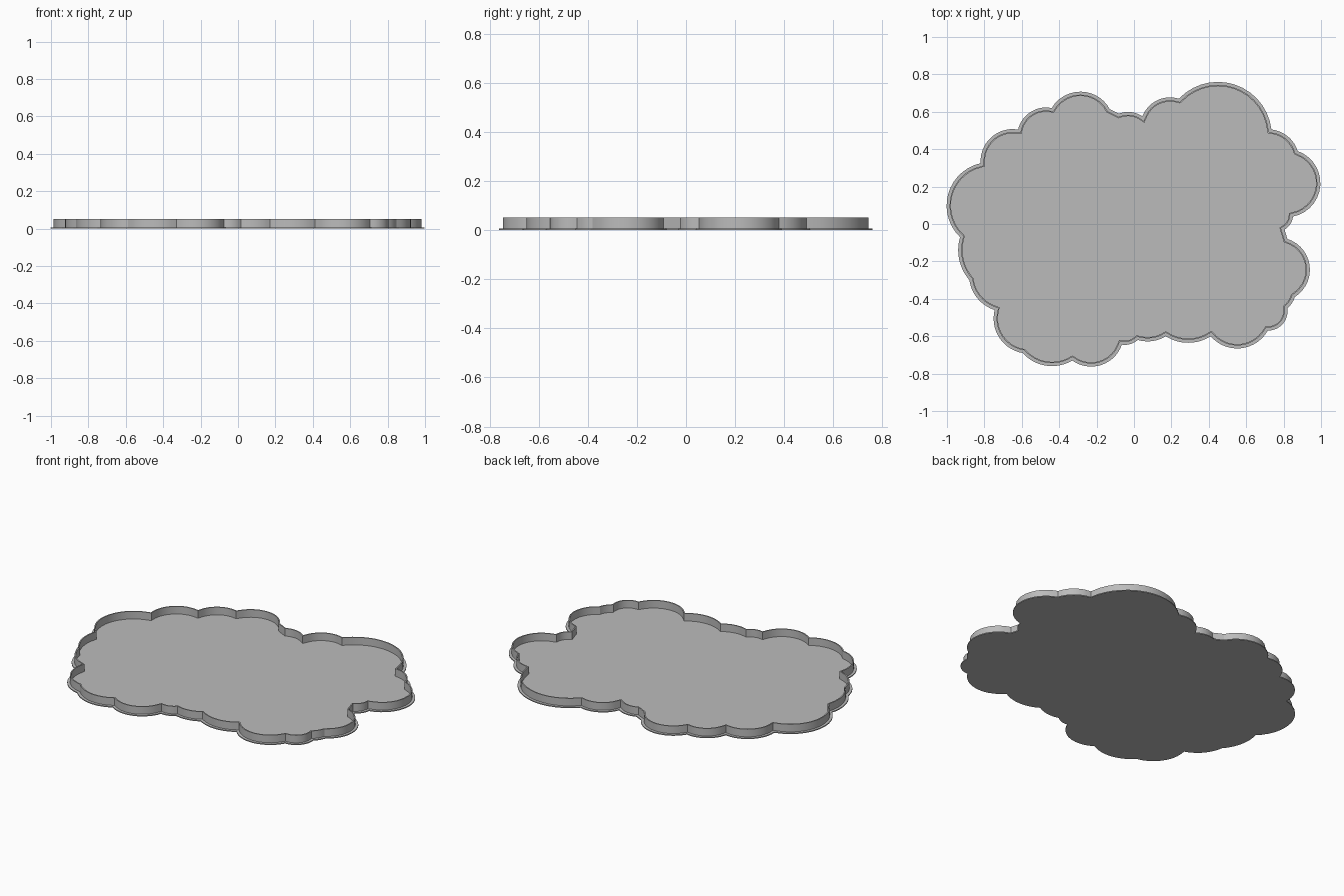
import bpy
import bmesh
import math
from mathutils import Vector, Matrix

default_cube = bpy.data.objects.get("Cube")
if default_cube:
    bpy.data.objects.remove(default_cube, do_unlink=True)

# Single plain grey for the whole tray
grey = bpy.data.materials.new("plain_grey")
grey.use_nodes = True
colour = (0.5, 0.5, 0.5, 1)
grey.diffuse_color = colour
grey.node_tree.nodes["Principled BSDF"].inputs["Base Color"].default_value = colour

# Scalloped outline, clockwise: start x, start y, height of the arc to the next start
SCALLOPS = [
    (-.82, .325, .065), (-.62, .505, .043), (-.44, .62, .09), (-.13, .615, 0),
    (-.08, .59, .016), (.045, .575, .043), (.24, .67, .166), (.735, .505, .027),
    (.875, .39, .134), (.85, .04, .01), (.805, -.03, 0), (.82, -.08, .1),
    (.86, -.39, .005), (.82, -.45, .037), (.715, -.57, .08), (.41, -.6, .035),
    (.17, -.6, .016), (.02, -.62, .01), (-.065, -.645, .07), (-.33, -.73, .048),
    (-.595, -.69, .06), (-.745, -.46, .03), (-.88, -.3, .03), (-.93, -.07, .123),
]
FLANGE, WALL = .016, .007
FLOOR, TOP = .006, .052


def left_normal(a, b):
    d = (b - a).normalized()
    return Vector((-d.y, d.x))


def arc_points(start, end, height, steps=14):
    """Points of a circular arc, leaving out its end."""
    if height == 0:
        return [start]
    chord = (end - start).length
    radius = (chord ** 2 / 4 + height ** 2) / (2 * height)
    centre = (start + end) / 2 + left_normal(start, end) * (height - radius)
    sweep = 4 * math.atan(2 * height / chord)
    return [centre + Matrix.Rotation(-sweep * i / steps, 2) @ (start - centre)
            for i in range(steps)]


def inset(points, distance):
    """Move an outline inwards by an even distance."""
    result = []
    for i, p in enumerate(points):
        n1 = left_normal(points[i - 1], p)
        n2 = left_normal(p, points[(i + 1) % len(points)])
        result.append(p - (n1 + n2) * distance / (1 + n1.dot(n2)))
    return result


def build(name, profile, closed):
    """Join outline rings; close the profile into a tube or cap both ends."""
    bm = bmesh.new()
    rings = [[bm.verts.new((p.x, p.y, z)) for p in pts] for pts, z in profile]
    pairs = list(zip(rings, rings[1:]))
    if closed:
        pairs.append((rings[-1], rings[0]))
    else:
        bm.faces.new(rings[0])
        bm.faces.new(rings[-1])
    for low, high in pairs:
        for i in range(len(low)):
            bm.faces.new((low[i - 1], low[i], high[i], high[i - 1]))
    bmesh.ops.recalc_face_normals(bm, faces=bm.faces)
    mesh = bpy.data.meshes.new(name)
    bm.to_mesh(mesh)
    bm.free()
    mesh.materials.append(grey)
    obj = bpy.data.objects.new(name, mesh)
    bpy.context.collection.objects.link(obj)
    bpy.ops.object.select_all(action='DESELECT')
    obj.select_set(True)
    bpy.context.view_layer.objects.active = obj
    bpy.ops.object.shade_smooth_by_angle(angle=math.radians(25))
    return obj


corners = [Vector(s[:2]) for s in SCALLOPS]
outline = []
for i, scallop in enumerate(SCALLOPS):
    outline += arc_points(corners[i], corners[(i + 1) % len(corners)], scallop[2])
wall_outer = inset(outline, FLANGE)
wall_inner = inset(outline, FLANGE + WALL)

# Flat base plate with its narrow flange
build("base_plate", [(outline, 0), (outline, FLOOR)], False)

# Thin upright wall, sunk slightly into the plate
build("rim_wall", [(wall_outer, FLOOR / 2), (wall_outer, TOP),
                   (wall_inner, TOP), (wall_inner, FLOOR / 2)], True)
